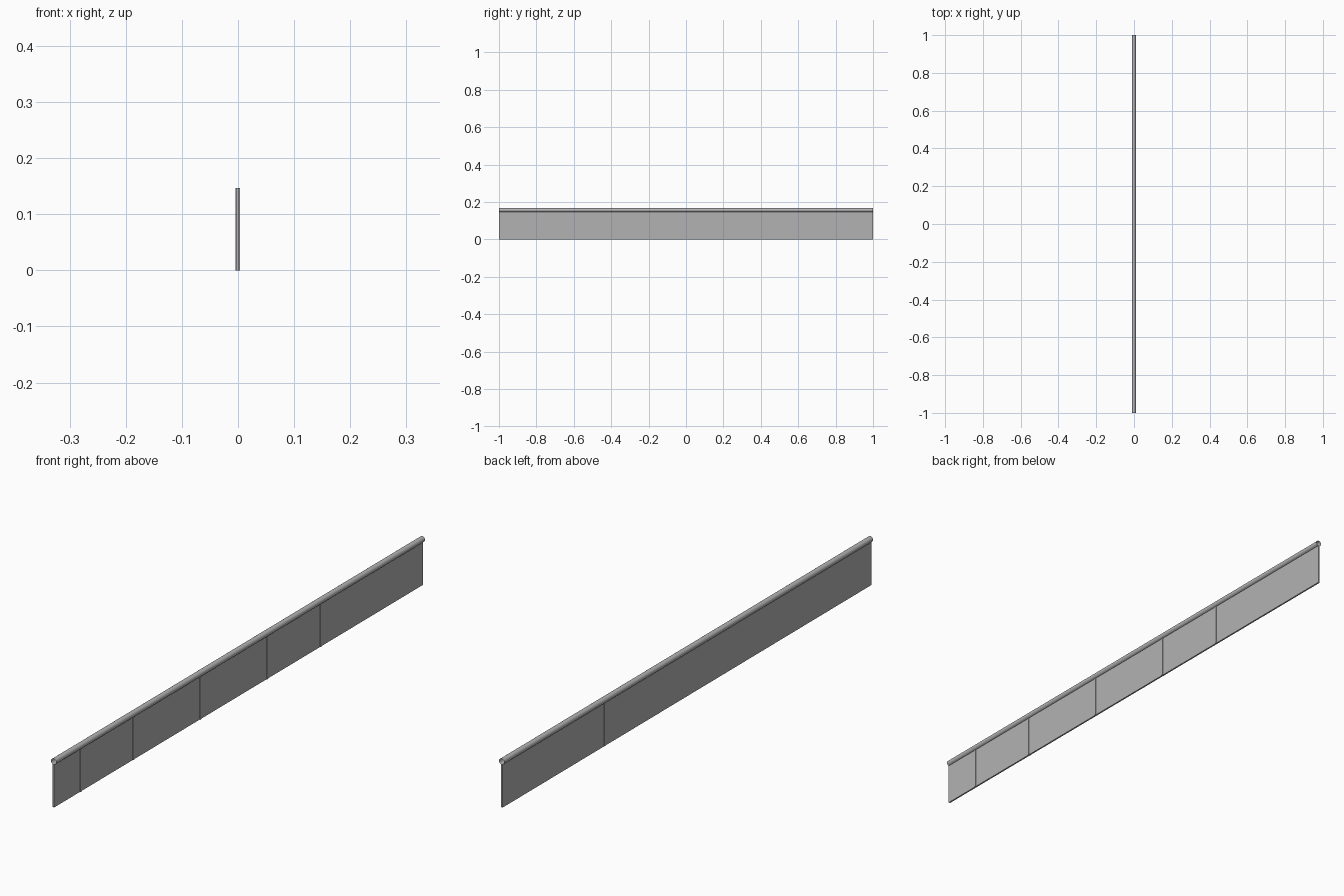
import bpy, bmesh
from math import pi
from mathutils import Matrix, Vector

if "Cube" in bpy.data.objects:
    bpy.data.objects.remove(bpy.data.objects["Cube"])

RAIL_R, RAIL_Z = 0.01, 0.157
PANEL_TOP = 0.147

# dark grey finish shared by all parts
grey = bpy.data.materials.new("dark_grey")
grey.diffuse_color = (0.45, 0.45, 0.45, 1)
grey.use_nodes = True
grey.node_tree.nodes["Principled BSDF"].inputs["Base Color"].default_value = grey.diffuse_color


def add_object(name, bm):
    mesh = bpy.data.meshes.new(name)
    bm.to_mesh(mesh)
    bm.free()
    mesh.materials.append(grey)
    obj = bpy.data.objects.new(name, mesh)
    bpy.context.collection.objects.link(obj)
    return obj


def box(name, lo, hi):
    lo, hi = Vector(lo), Vector(hi)
    bm = bmesh.new()
    bmesh.ops.create_cube(bm, size=1, matrix=Matrix.Translation((lo + hi) / 2)
                          @ Matrix.Diagonal((*(hi - lo), 1)))
    return add_object(name, bm)


# thin infill panel, nearly flush with the back of the posts
box("panel", (-0.0037, -1, 0), (0.002, 1, PANEL_TOP))

# posts, unevenly placed along the panel
for i, y in enumerate((-0.856, -0.57, -0.207, 0.156, 0.445)):
    box(f"post_{i + 1}", (-0.0042, y - 0.004, 0), (0.004, y + 0.004, PANEL_TOP))

# handrail: open-ended round tube along y
bm = bmesh.new()
bmesh.ops.create_cone(bm, cap_ends=False, segments=24, radius1=RAIL_R,
                      radius2=RAIL_R, depth=2,
                      matrix=Matrix.Translation((0, 0, RAIL_Z))
                      @ Matrix.Rotation(pi / 2, 4, 'X'))
for f in bm.faces:
    f.smooth = True
add_object("handrail", bm)
